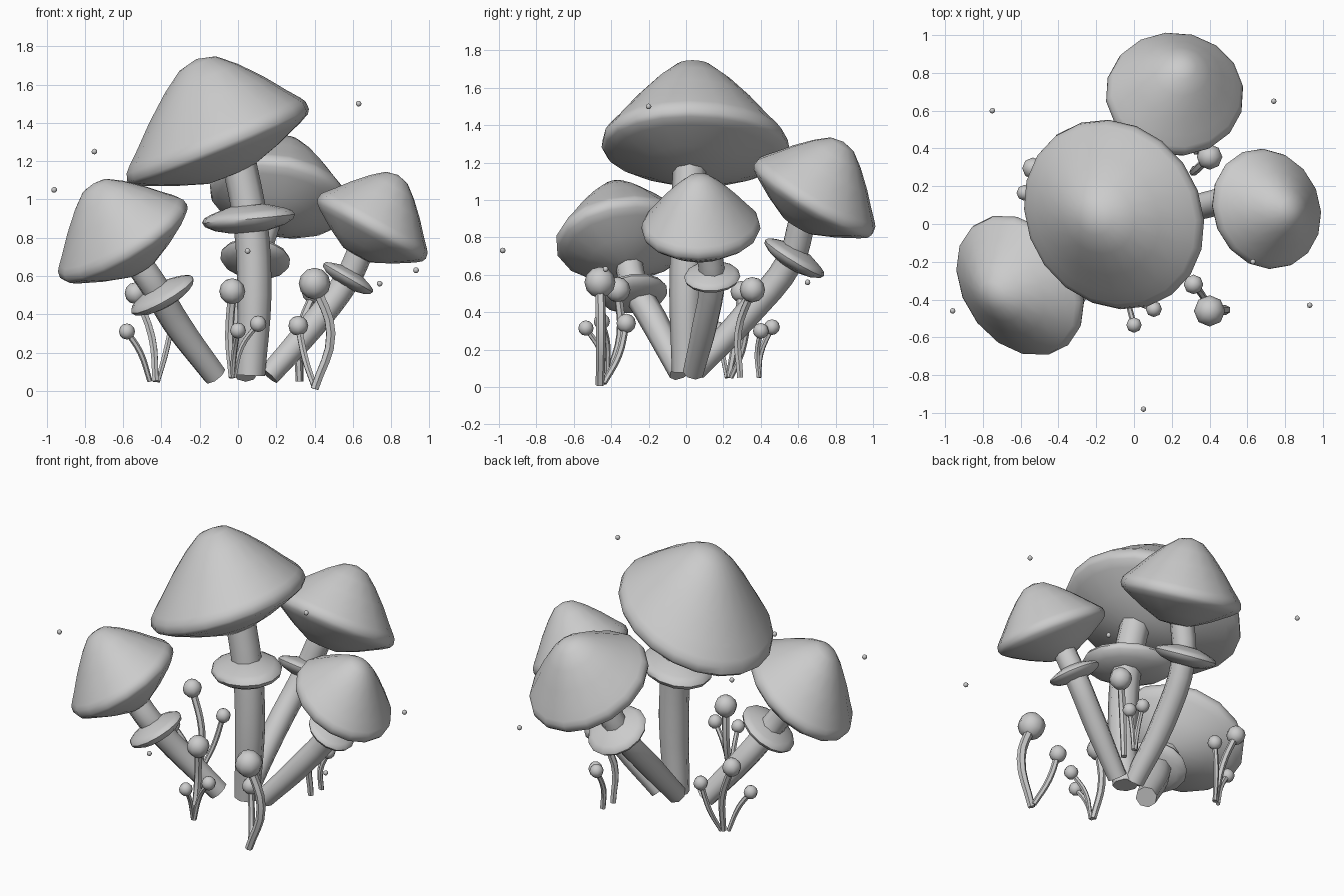
import bpy, bmesh, math
from mathutils import Vector

if "Cube" in bpy.data.objects:
    bpy.data.objects.remove(bpy.data.objects["Cube"])

CAP = [(0, -1), (0.25, -0.97), (0.57, -0.66), (0.87, -0.3), (0.97, -0.15), (1.0, -0.02), (0.985, 0.08),
       (0.94, 0.14), (0.82, 0.27), (0.63, 0.49), (0.4, 0.72), (0.2, 0.88), (0, 0.93)]
RING = [(0, -0.3), (0.4, -0.3), (0.75, -0.21), (0.95, -0.1), (1, 0.0), (0.95, 0.09), (0.8, 0.16), (0.4, 0.29), (0, 0.32)]
LONG = Vector((-0.77, 0.64, 0))  # long direction of the oval caps and rings
WIDE = Vector((0.64, 0.77, 0))


def shade(ob, angle=50):
    bpy.ops.object.select_all(action='DESELECT')
    ob.select_set(True)
    bpy.context.view_layer.objects.active = ob
    bpy.ops.object.shade_smooth_by_angle(angle=math.radians(angle))


def link_mesh(name, bm):
    bmesh.ops.recalc_face_normals(bm, faces=bm.faces)
    me = bpy.data.meshes.new(name)
    bm.to_mesh(me)
    bm.free()
    ob = bpy.data.objects.new(name, me)
    bpy.context.collection.objects.link(ob)
    shade(ob)
    return ob


def lathe(name, profile, center, axis, radius, sides, under=1.0, lean=(0, 0, 0), oval=(1, 1)):
    """Turn a profile around a tilted axis; lean shifts the top, oval stretches the plan."""
    q = Vector(axis).to_track_quat('Z', 'Y')
    bm = bmesh.new()
    rows = []
    for r, h in profile:
        off = Vector(center) + Vector(lean) * max(h, 0)
        spine = q @ Vector((0, 0, radius * (h * under if h < 0 else h)))
        row = []
        for i in range(1 if r == 0 else sides):
            t = math.tau * i / sides
            v = q @ Vector((radius * r * math.cos(t), radius * r * math.sin(t), 0))
            v = v + LONG * v.dot(LONG) * (oval[0] - 1) + WIDE * v.dot(WIDE) * (oval[1] - 1)
            row.append(bm.verts.new(off + spine + v))
        rows.append(row)
    for a, b in zip(rows, rows[1:]):
        for i in range(sides):
            j = (i + 1) % sides
            quad = [a[i % len(a)], a[j % len(a)], b[j % len(b)], b[i % len(b)]]
            bm.faces.new(list(dict.fromkeys(quad)))
    return link_mesh(name, bm)


def tube(name, points, radius, bevel=2, steps=4):
    """Bent stem through a few points."""
    cu = bpy.data.curves.new(name, 'CURVE')
    cu.dimensions = '3D'
    cu.bevel_depth = radius
    cu.bevel_resolution = bevel
    cu.resolution_u = steps
    cu.use_fill_caps = True
    sp = cu.splines.new('BEZIER')
    sp.bezier_points.add(len(points) - 1)
    for bp, p in zip(sp.bezier_points, points):
        bp.co = p
        bp.handle_left_type = bp.handle_right_type = 'AUTO'
    sp.bezier_points[0].radius = 0.85
    ob = bpy.data.objects.new(name, cu)
    bpy.context.collection.objects.link(ob)
    bpy.ops.object.select_all(action='DESELECT')
    ob.select_set(True)
    bpy.context.view_layer.objects.active = ob
    bpy.ops.object.convert(target='MESH')
    shade(bpy.context.view_layer.objects.active)


def ball(name, center, radius, u=8, v=6):
    bm = bmesh.new()
    bmesh.ops.create_uvsphere(bm, u_segments=u, v_segments=v, radius=radius)
    bmesh.ops.translate(bm, verts=bm.verts, vec=Vector(center))
    link_mesh(name, bm)


# Large mushrooms: stem path and radius, ring, cap
BIG = {
    "center": dict(
        path=[(0.065, 0, 0.08), (0.085, 0.0, 0.5), (0.065, 0.01, 0.88), (0.0, 0.02, 1.22)], r=0.09,
        ring=((0.055, 0.01, 0.9), (-0.1, 0, 1), 0.235), ring_oval=(1.14, 0.88),
        cap=((-0.105, 0.05, 1.285), (-0.38, 0, 0.92), 0.5), oval=(1.08, 0.95),
        under=0.35, lean=(0.07, -0.01, 0.02), sides=20),
    "left": dict(
        path=[(-0.12, -0.03, 0.08), (-0.32, -0.17, 0.35), (-0.44, -0.28, 0.55), (-0.53, -0.31, 0.68)], r=0.075,
        ring=((-0.395, -0.28, 0.5), (-0.5, -0.15, 0.85), 0.185), ring_oval=(1.07, 0.93),
        cap=((-0.6, -0.325, 0.785), (-0.53, -0.16, 0.83), 0.372), oval=(1.12, 0.92),
        under=0.48, lean=(0.03, 0, 0.01), sides=16),
    "back": dict(
        path=[(0.04, 0.045, 0.09), (0.04, 0.32, 0.38), (0.09, 0.56, 0.68), (0.15, 0.62, 0.88)], r=0.073,
        ring=((0.09, 0.58, 0.69), (0.1, 0.52, 0.85), 0.185), ring_oval=(1, 1),
        cap=((0.215, 0.685, 1.01), (0.14, 0.51, 0.85), 0.37), oval=(0.98, 1.03),
        under=0.48, lean=(0, -0.02, 0.01), sides=16),
    "right": dict(
        path=[(0.16, 0.04, 0.08), (0.38, 0.1, 0.33), (0.57, 0.14, 0.58), (0.645, 0.12, 0.74)], r=0.07,
        ring=((0.575, 0.14, 0.59), (0.5, -0.02, 0.86), 0.152), ring_oval=(1.04, 0.96),
        cap=((0.7, 0.08, 0.85), (0.49, 0.0, 0.87), 0.32), oval=(1.06, 0.95),
        under=0.52, lean=(-0.01, -0.01, 0.02), sides=16),
}
for name, m in BIG.items():
    tube(name + "_stem", m["path"], m["r"])
    lathe(name + "_ring", RING, *m["ring"], 14, oval=m["ring_oval"])
    lathe(name + "_cap", CAP, *m["cap"], m["sides"], m["under"], m["lean"], m["oval"])

# Small sprouts: base, middle, head centre, head radius, stem radius
SPROUTS = [
    ((0.4, -0.46, 0.01), (0.485, -0.455, 0.3), (0.4, -0.46, 0.56), 0.083, 0.027),
    ((0.4, -0.44, 0.02), (0.35, -0.36, 0.17), (0.315, -0.32, 0.34), 0.052, 0.019),
    ((0.32, 0.29, 0.05), (0.32, 0.28, 0.3), (0.4, 0.355, 0.52), 0.068, 0.022),
    ((0.33, 0.39, 0.05), (0.33, 0.38, 0.18), (0.37, 0.4, 0.3), 0.042, 0.015),
    ((0.32, 0.39, 0.05), (0.31, 0.4, 0.18), (0.32, 0.46, 0.32), 0.042, 0.015),
    ((-0.03, -0.41, 0.07), (-0.045, -0.35, 0.28), (-0.03, -0.365, 0.52), 0.068, 0.023),
    ((-0.03, -0.42, 0.07), (-0.02, -0.46, 0.2), (0.0, -0.535, 0.315), 0.041, 0.015),
    ((-0.02, -0.42, 0.07), (0.02, -0.42, 0.23), (0.105, -0.45, 0.35), 0.043, 0.015),
    ((-0.46, 0.22, 0.05), (-0.51, 0.19, 0.2), (-0.58, 0.165, 0.31), 0.042, 0.016),
    ((-0.43, 0.23, 0.05), (-0.45, 0.27, 0.28), (-0.535, 0.295, 0.51), 0.057, 0.021),
    ((-0.42, 0.24, 0.05), (-0.38, 0.3, 0.19), (-0.34, 0.335, 0.37), 0.044, 0.016),
]
for i, (base, mid, head, hr, sr) in enumerate(SPROUTS, 1):
    tube(f"sprout_stem_{i}", [base, mid, head], sr, 1)
    ball(f"sprout_head_{i}", head, hr)

# Floating spores
SPORES = [(-0.75, 0.6, 1.25), (0.74, 0.65, 0.56), (-0.96, -0.46, 1.05),
          (0.93, -0.43, 0.63), (0.05, -0.98, 0.73), (0.63, -0.2, 1.5)]
for i, p in enumerate(SPORES, 1):
    ball(f"spore_{i}", p, 0.015)
